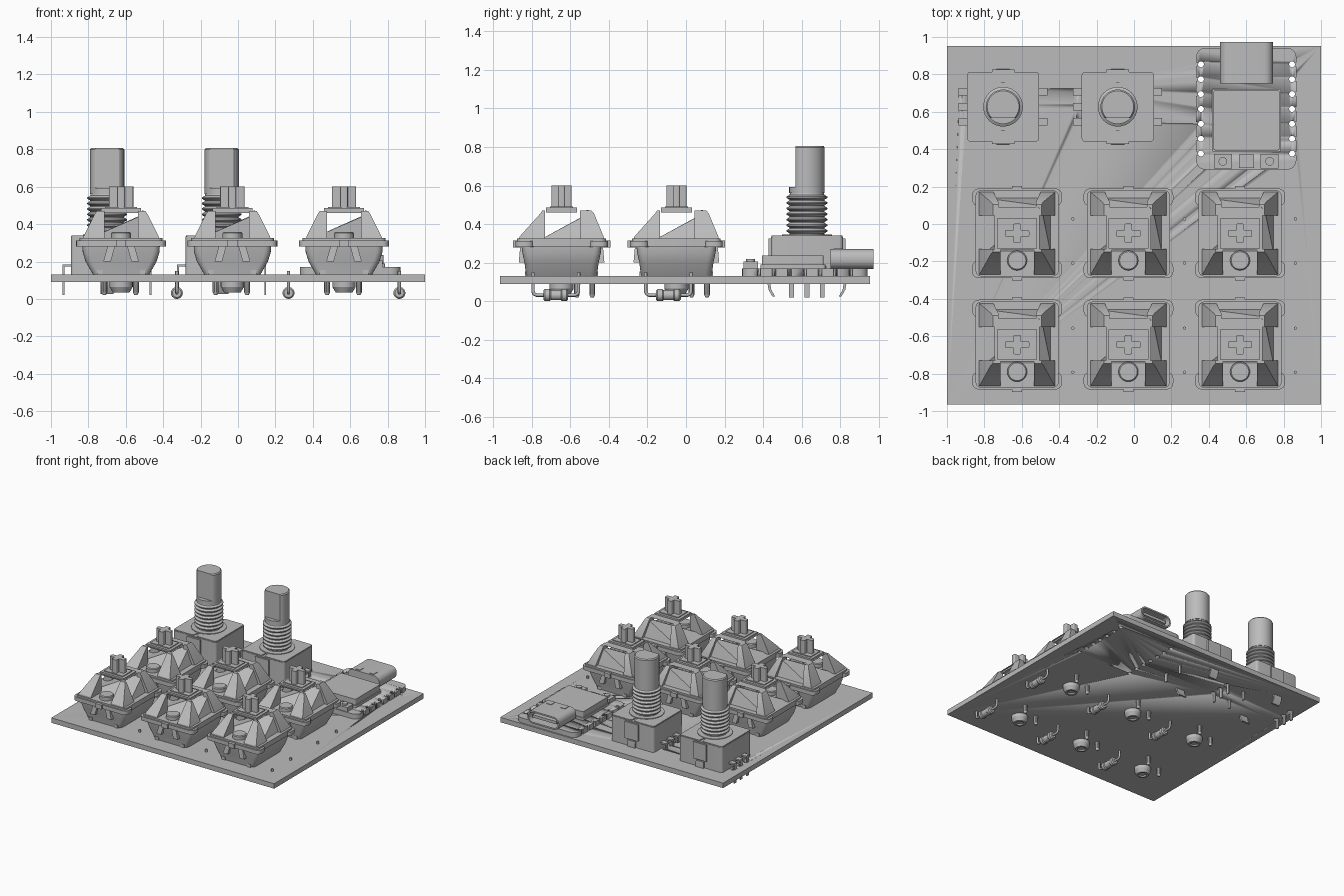
import bpy, bmesh, math
from mathutils import Vector

if "Cube" in bpy.data.objects:
    bpy.data.objects.remove(bpy.data.objects["Cube"])

grey = bpy.data.materials.new("plain grey")
grey.use_nodes = True
grey.diffuse_color = (0.5, 0.5, 0.5, 1)
grey.node_tree.nodes["Principled BSDF"].inputs["Base Color"].default_value = (0.5, 0.5, 0.5, 1)


def ring(x0, x1, y0, y1, z, r=0.0, steps=4):
    """Rounded rectangle at height z."""
    if r <= 0:
        return [Vector(p) for p in ((x0, y0, z), (x1, y0, z), (x1, y1, z), (x0, y1, z))]
    pts = []
    for i, (cx, cy) in enumerate(((x1 - r, y1 - r), (x0 + r, y1 - r), (x0 + r, y0 + r), (x1 - r, y0 + r))):
        for k in range(steps + 1):
            a = (i + k / steps) * math.pi / 2
            pts.append(Vector((cx + r * math.cos(a), cy + r * math.sin(a), z)))
    return pts


def box(x0, x1, y0, y1, z0, z1, r=0.0):
    return [ring(x0, x1, y0, y1, z0, r), ring(x0, x1, y0, y1, z1, r)]


def lathe(x, y, profile, n=24, flat=-9):
    """Rings of (radius, z); flat cuts the front side to a plane."""
    return [[Vector((x + r * math.cos(a), y + max(r * math.sin(a), flat), z))
             for a in (2 * math.pi * i / n for i in range(n))] for r, z in profile]


def mirror_x(stack):
    return [[Vector((-p.x, p.y, p.z)) for p in loop] for loop in stack]


def mirror_y(stack):
    return [[Vector((p.x, -p.y, p.z)) for p in loop] for loop in stack]


def build(name, stacks, places=((0, 0),)):
    """Skin every stack of rings, then place linked copies."""
    bm = bmesh.new()
    for stack in stacks:
        loops = [[bm.verts.new(p) for p in loop] for loop in stack]
        n = len(loops[0])
        for a, b in zip(loops, loops[1:]):
            for i in range(n):
                bm.faces.new((a[i], a[(i + 1) % n], b[(i + 1) % n], b[i]))
        bm.faces.new(loops[0][::-1])
        bm.faces.new(loops[-1])
    bmesh.ops.recalc_face_normals(bm, faces=bm.faces)
    me = bpy.data.meshes.new(name)
    bm.to_mesh(me)
    bm.free()
    me.shade_smooth()
    me.set_sharp_from_angle(angle=math.radians(30))
    me.materials.append(grey)
    return place(name, me, places)


def place(name, data, places):
    for x, y in places:
        ob = bpy.data.objects.new(name, data)
        ob.location = (x, y, 0)
        bpy.context.collection.objects.link(ob)
    return ob


def wire(name, paths, radius, places):
    cu = bpy.data.curves.new(name, "CURVE")
    cu.dimensions = "3D"
    cu.bevel_depth = radius
    cu.bevel_resolution = 2
    cu.use_fill_caps = True
    for path in paths:
        sp = cu.splines.new("POLY")
        sp.points.add(len(path) - 1)
        for pt, co in zip(sp.points, path):
            pt.co = (*co, 1)
    cu.materials.append(grey)
    place(name, cu, places)


def cut(target, stacks):
    cutter = build("hole_cutter", stacks)
    cutter.hide_render = True
    mod = target.modifiers.new("holes", "BOOLEAN")
    mod.object = cutter
    mod.solver = "EXACT"
    bpy.context.view_layer.objects.active = target
    bpy.ops.object.modifier_apply(modifier=mod.name)
    bpy.data.objects.remove(cutter)


COLS = (-0.625, -0.03, 0.567)
ROWS = (-0.645, -0.05)
KEYS = [(x, y) for x in COLS for y in ROWS]
DIALS = [(-0.70, 0.627), (-0.087, 0.627)]
PAD_Y = [0.615 + 0.0795 * i for i in range(-3, 4)]
PIN_Y = (-0.08, 0, 0.08)

# circuit board with through holes
board = build("circuit_board", [box(-1, 1, -0.965, 0.953, 0.09, 0.13)])
pads = [lathe(x, y, ((0.016, 0), (0.016, 0.3)), 12) for x in (0.358, 0.845) for y in PAD_Y]
dial_holes = [lathe(dx - 0.22, dy + y, ((0.019, 0), (0.019, 0.3)), 12) for dx, dy in DIALS for y in PIN_Y]
cut(board, pads + dial_holes)

# key switch lower housing, with feet and side panels
lower = [[ring(-x, x, -y, y, z, 0.035) for x, y, z in
          ((0.15, 0.183, 0.13), (0.19, 0.192, 0.2), (0.205, 0.203, 0.25), (0.207, 0.207, 0.285))]]
for m in (lambda s: s, mirror_x):
    lower.append(m([ring(0.1, 0.168, -0.07, 0.07, 0.18), ring(0.1, 0.212, -0.07, 0.07, 0.3)]))
    clip = m([ring(0.055, 0.095, -0.222, -0.15, 0.2), ring(0.03, 0.07, -0.214, -0.15, 0.29)])
    foot = m(box(0.1, 0.13, -0.19, -0.13, 0.13, 0.155))
    lower += [clip, mirror_y(clip), foot, mirror_y(foot)]
build("switch_lower_housing", lower, KEYS)

# flange: middle plate, wrapped ends and locating tabs
end = box(-0.24, 0.24, 0.145, 0.24, 0.28, 0.312, 0.035)
tab = box(-0.027, 0.027, 0.2, 0.253, 0.278, 0.315)
build("switch_flange", [box(-0.222, 0.222, -0.23, 0.23, 0.283, 0.325, 0.03),
                        end, mirror_y(end), tab, mirror_y(tab)], KEYS)

# upper housing: tapered core, corner blocks and lens seat
upper = [[ring(-0.18, 0.18, -0.11, 0.19, 0.32), ring(-0.13, 0.13, -0.095, 0.15, 0.455, 0.012),
          ring(-0.12, 0.12, -0.09, 0.14, 0.472, 0.012)],
         lathe(0, -0.145, ((0.053, 0.3), (0.053, 0.352), (0.047, 0.358)))]
for m in (lambda s: s, mirror_x):
    upper.append(m([ring(0.125, 0.207, 0.095, 0.222, 0.315), ring(0.125, 0.2, 0.095, 0.218, 0.335),
                    ring(0.1, 0.14, 0.095, 0.168, 0.455), ring(0.1, 0.13, 0.095, 0.155, 0.47)]))
    upper.append(m([ring(0.09, 0.207, -0.222, -0.085, 0.315), ring(0.09, 0.2, -0.218, -0.085, 0.335),
                    ring(0.09, 0.14, -0.11, -0.085, 0.455), ring(0.09, 0.13, -0.1, -0.085, 0.47)]))
build("switch_upper_housing", upper, KEYS)

# cross-shaped stem on its base
build("switch_stem", [
    box(-0.107, 0.107, -0.08, 0.08, 0.46, 0.485),
    box(-0.085, 0.085, -0.06, 0.06, 0.48, 0.492),
    box(-0.065, 0.065, -0.018, 0.018, 0.48, 0.6, 0.008),
    box(-0.02, 0.02, -0.052, 0.052, 0.48, 0.6, 0.008)], KEYS)

# underside post and contact pins
build("switch_post", [lathe(0, 0, ((0.0625, 0.13), (0.0625, 0.065), (0.045, 0.035),
                                   (0.03, 0.035), (0.025, 0.045)))], KEYS)
build("switch_pins", [lathe(x, y, ((0.016, 0.14), (0.016, 0.035), (0.008, 0.02)), 10)
                      for x, y in ((-0.09, 0.079), (0.079, 0.159))], KEYS)

# diodes hanging under the board
diodes = [(x, y) for x in (-0.327, 0.27, 0.863) for y in (-0.675, -0.091)]
barrel = [[Vector((p.x, p.z, p.y + 0.032)) for p in loop] for loop in
          lathe(0, 0, ((0.024, -0.064), (0.032, -0.056), (0.032, -0.032), (0.027, -0.026),
                       (0.027, 0.026), (0.032, 0.032), (0.032, 0.056), (0.024, 0.064)), 18)]
build("diode_body", [barrel], diodes)
lead = [(0, 0.05, 0.032), (0, 0.1, 0.032), (0, 0.112, 0.038), (0, 0.118, 0.05), (0, 0.118, 0.15)]
wire("diode_leads", [lead, [(x, -y, z) for x, y, z in lead]], 0.009, diodes)

# rotary dials: body, threaded neck, flat-sided shaft
strap = box(-0.06, 0.06, 0.15, 0.2, 0.19, 0.325)
seam = box(-0.19, -0.01, -0.183, 0.183, 0.33, 0.34, 0.02)
build("dial_body", [box(-0.193, 0.193, -0.187, 0.187, 0.13, 0.333, 0.02), strap, mirror_y(strap),
                    seam, mirror_x(seam), lathe(0, 0, ((0.13, 0.33), (0.13, 0.345)), 32)], DIALS)
thread = [(0.09, 0.33), (0.09, 0.35)]
for i in range(7):
    z = 0.352 + 0.029 * i
    thread += [(0.09, z), (0.106, z + 0.01), (0.106, z + 0.016), (0.09, z + 0.026)]
build("dial_thread", [lathe(0, 0, thread + [(0.086, 0.57)], 32)], DIALS)
build("dial_shaft", [lathe(0, 0, ((0.092, 0.56), (0.092, 0.592)), 40),
                     lathe(0, 0, ((0.092, 0.59), (0.092, 0.798), (0.085, 0.806)), 40, -0.06)], DIALS)

# dial solder pins and bent mounting tabs
pins = []
for side, ys in ((-1, PIN_Y), (1, (-0.08, 0.08))):
    for y in ys:
        arm = box(0.18, 0.238, y - 0.02, y + 0.02, 0.172, 0.184)
        leg = box(0.228, 0.238, y - 0.012, y + 0.012, 0.02, 0.184)
        pins += [arm, leg] if side > 0 else [mirror_x(arm), mirror_x(leg)]
hook = [ring(-0.035, 0.035, y, y + 0.014, z) for y, z in
        ((0.183, 0.18), (0.19, 0.09), (0.185, 0.06), (0.165, 0.025))]
build("dial_pins", pins + [hook, mirror_y(hook)], DIALS)

# controller module with castellated edges
module = build("controller_board", [box(0.332, 0.868, 0.29, 0.942, 0.13, 0.17, 0.05)])
cut(module, pads)
cut(module, [lathe(x, y, ((0.011, 0), (0.011, 0.3)), 10) for x in (0.332, 0.868) for y in PAD_Y])
build("controller_shield", [box(0.417, 0.786, 0.385, 0.722, 0.165, 0.19, 0.012),
                            box(0.425, 0.778, 0.393, 0.714, 0.18, 0.236, 0.012)])
build("controller_chip", [box(0.562, 0.642, 0.30, 0.372, 0.165, 0.187)])
for x in (0.475, 0.725):
    build("push_button", [box(x - 0.048, x + 0.048, 0.297, 0.373, 0.165, 0.205),
                          lathe(x, 0.335, ((0.023, 0.2), (0.023, 0.218)), 16)])


# rounded port shell, hollow at the back, with inner tongue
def port_ring(inset, y):
    return [Vector((p.x, y, p.y)) for p in
            ring(0.46 + inset, 0.743 - inset, 0.168 + inset, 0.27 - inset, 0, 0.046 - inset, 6)]


build("port_shell", [[port_ring(0, 0.75), port_ring(0, 0.973), port_ring(0.012, 0.973), port_ring(0.012, 0.8)]])
build("port_tongue", [box(0.495, 0.708, 0.79, 0.955, 0.208, 0.23)])
build("port_springs", [box(x - 0.02, x + 0.02, 0.765, 0.81, 0.265, 0.274) for x in (0.54, 0.663)])
